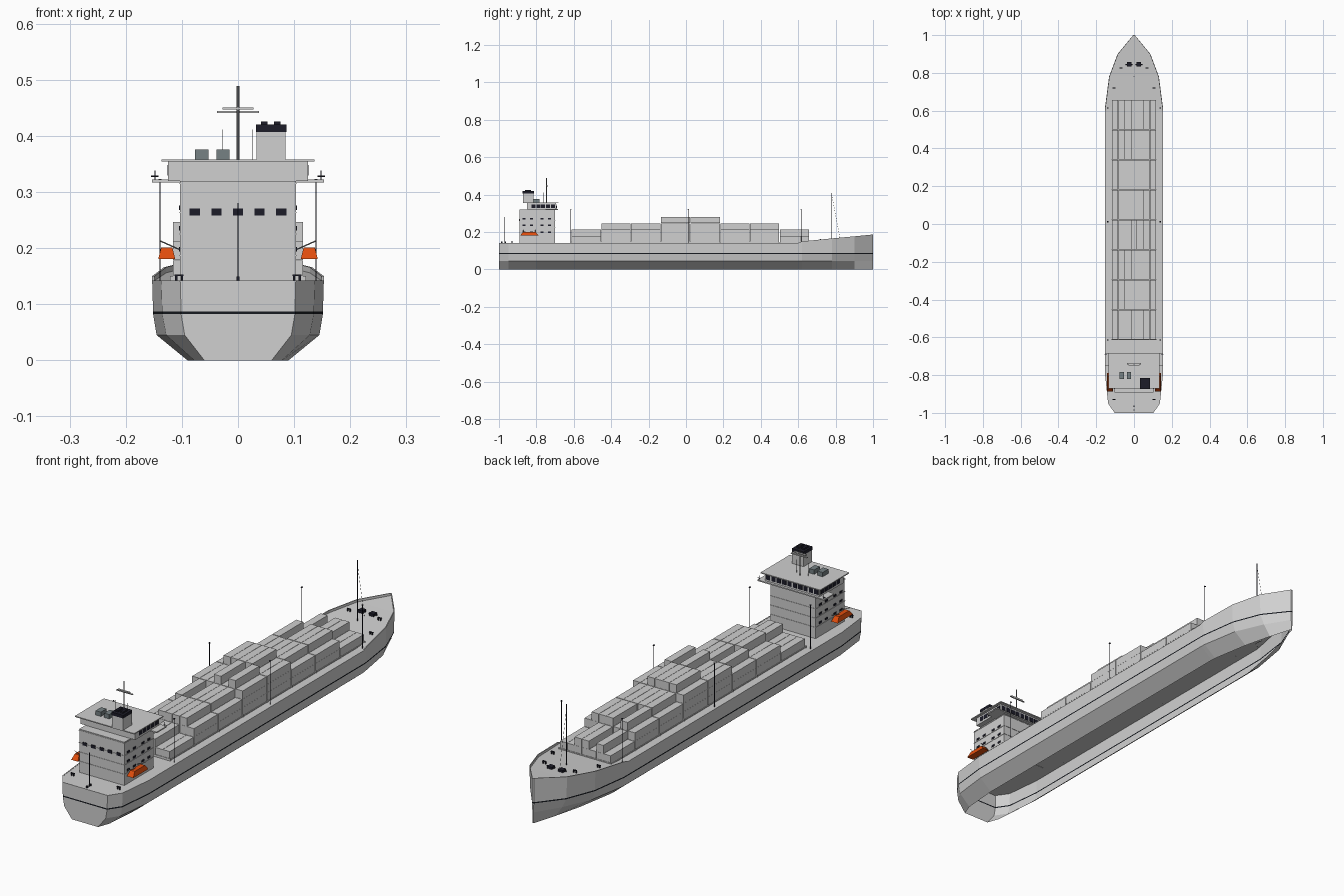
import bpy, bmesh, random
from mathutils import Vector

if "Cube" in bpy.data.objects:
    bpy.data.objects.remove(bpy.data.objects["Cube"])

random.seed(4)


def material(name, rgb):
    m = bpy.data.materials.new(name)
    m.diffuse_color = (*rgb, 1)
    m.use_nodes = True
    m.node_tree.nodes["Principled BSDF"].inputs["Base Color"].default_value = m.diffuse_color
    return m


GREY = material("light grey paint", (0.63, 0.63, 0.63))
DARK = material("dark navy", (0.012, 0.012, 0.022))
STRIPE = material("black stripe", (0.008, 0.010, 0.014))
ORANGE = material("rescue orange", (0.75, 0.075, 0.004))
STEEL = material("blue grey steel", (0.18, 0.22, 0.23))
MID = material("mid grey", (0.25, 0.25, 0.25))


def finish(name, bm, *mats):
    me = bpy.data.meshes.new(name)
    bm.to_mesh(me)
    bm.free()
    for m in mats:
        me.materials.append(m)
    ob = bpy.data.objects.new(name, me)
    bpy.context.collection.objects.link(ob)
    return ob


def boxes(name, mat, items, taper=(0, 0)):
    """Boxes given as (x0, x1, y0, y1, z0, z1); taper insets the top."""
    bm = bmesh.new()
    for x0, x1, y0, y1, z0, z1 in items:
        for v in bmesh.ops.create_cube(bm, size=1)["verts"]:
            tx, ty = taper if v.co.z > 0 else (0, 0)
            v.co = ((x0 + x1) / 2 + v.co.x * (x1 - x0 - 2 * tx),
                    (y0 + y1) / 2 + v.co.y * (y1 - y0 - 2 * ty),
                    (z0 + z1) / 2 + v.co.z * (z1 - z0))
    return finish(name, bm, mat)


def mirrored(x0, x1, *rest):
    return [(x0, x1, *rest), (-x1, -x0, *rest)]


def poles(name, mat, items, r, sides=6):
    """Thin rods given as pairs of end points."""
    bm = bmesh.new()
    for a, b in items:
        a, b = Vector(a), Vector(b)
        d = b - a
        vs = bmesh.ops.create_cone(bm, cap_ends=True, segments=sides, radius1=r,
                                   radius2=r, depth=d.length)["verts"]
        bmesh.ops.rotate(bm, verts=vs, matrix=d.to_track_quat('Z', 'Y').to_matrix())
        bmesh.ops.translate(bm, verts=vs, vec=(a + b) / 2)
    return finish(name, bm, mat)


# Hull: open-bottomed loft; stations are y, deck / chine / keel half-widths, rim z, bulwark depth
stations = [(-1.0, .103, .095, .060, .142, .001), (-.95, .137, .128, .078, .142, .001),
            (-.80, .153, .145, .090, .142, .001), (.60, .153, .145, .090, .142, .001),
            (.62, .153, .144, .089, .150, .008), (.78, .132, .117, .062, .166, .010),
            (.90, .087, .064, .032, .177, .010), (1.0, .004, .003, .002, .187, .010)]
bm = bmesh.new()
rings = []
for y, w, c, b, z, d in stations:
    m = c + (w - c) * .8
    i = max(w - .004, .001)
    half = [(b, 0), (c, .045), (m, .0825), (m, .0875), (w, z), (i, z), (i, z - d)]
    ring = half + [(-x, h) for x, h in reversed(half)]
    rings.append([bm.verts.new((x, y, h)) for x, h in ring])
for r, s in zip(rings, rings[1:]):
    for k in range(13):
        f = bm.faces.new((r[k], r[k + 1], s[k + 1], s[k]))
        f.material_index = 1 if k in (2, 10) else 0
for r in (rings[0], rings[-1]):          # transom and stem
    for k in range(4):
        f = bm.faces.new((r[k], r[k + 1], r[12 - k], r[13 - k]))
        f.material_index = 1 if k == 2 else 0
bmesh.ops.recalc_face_normals(bm, faces=bm.faces)
finish("hull", bm, GREY, STRIPE)

# Cargo: eight bays of seven rows, stepped down at the sides
Y0, PITCH, ROW, TIER = -.613, .159, .0332, .0342
boxes("hatch_coaming", GREY, [(-.118, .118, Y0, Y0 + 8 * PITCH, .139, .1445)])
stacks = []
for bay, top in enumerate([2, 3, 3, 4, 4, 3, 3, 2]):
    for row in range(-3, 4):
        drop = 1 if abs(row) == 3 else (row != 0 and random.random() < .25)
        for t in range(top - drop):
            x, y, z = row * ROW, Y0 + bay * PITCH, .1445 + t * TIER
            stacks.append((x - ROW / 2 + .0006, x + ROW / 2 - .0006,
                           y + .0015, y + PITCH - .0015, z, z + TIER - .0004))
boxes("containers", GREY, stacks)
boxes("lashing_bars", GREY, [(-.121, .121, Y0 + k * PITCH - .001, Y0 + k * PITCH + .001,
                              .140, .150) for k in range(9)])

# Accommodation block with deck ledges
boxes("deckhouse", GREY, [(-.103, .103, -.89, -.70, .14, .32)])
boxes("deck_ledges", GREY, [(-.1045, .1045, -.8915, -.6985, z, z + .002)
                            for z in (.186, .224, .2625, .314)])
boxes("house_windows", DARK,
      [(x - .009, x + .009, -.8925, -.889, .258, .271)
       for x in (-.077, -.038, 0, .038, .077)]
      + [p for y in (-.865, -.825, -.77, -.73) for z in (.198, .235, .272)
         for p in mirrored(.102, .1055, y - .008, y + .008, z - .004, z + .004)])

# Bridge, wings and roof
boxes("bridge", GREY, [(-.125, .125, -.85, -.695, .32, .356)])
boxes("bridge_wings", GREY, [(-.153, .153, -.75, -.685, .317, .322)])
boxes("bridge_roof", GREY, [(-.136, .136, -.872, -.682, .354, .358)])
boxes("bridge_windows", DARK,
      [(x * .0245 - .009, x * .0245 + .009, -.6955, -.693, .329, .348)
       for x in (k - 4.5 for k in range(10))]
      + [p for k in range(5)
         for p in mirrored(.124, .126, -.826 + k * .026, -.805 + k * .026, .329, .348)])
poles("wing_lamps", DARK, [((s * .148, -.69, .32), (s * .148, -.69, .338)) for s in (-1, 1)]
      + [((s * .142, -.69, .328), (s * .155, -.69, .328)) for s in (-1, 1)], .0011)

# Funnel
boxes("funnel", GREY, [(.033, .085, -.872, -.815, .355, .408)])
boxes("funnel_cap", DARK, [(.032, .086, -.873, -.814, .407, .420)]
      + [(x - .006, x + .006, -.86, -.83, .42, .426) for x in (.047, .070)])

# Roof equipment
boxes("roof_units", STEEL, [(-.077, -.053, -.82, -.783, .357, .376),
                            (-.038, -.015, -.82, -.783, .357, .376)])
poles("radar_mast", MID, [((0, -.745, .357), (0, -.745, .489))], .0023, 8)
boxes("radar_scanners", GREY, [(-.028, .028, -.749, -.741, .447, .451),
                               (-.037, .037, -.743, -.737, .441, .444)])
poles("antennas", MID, [((-.027, -.76, .357), (-.027, -.76, .411)),
                        ((.026, -.76, .357), (.026, -.76, .411))], .0006)

# Lifeboats and davits
boxes("lifeboats", ORANGE, mirrored(.112, .142, -.887, -.788, .181, .201), (.005, .016))
poles("davits", MID, [((s * .103, y, .197), (s * .139, y, .213))
                      for s in (-1, 1) for y in (-.87, -.805)], .0012)

# Deck light poles, flagstaff, foremast and stay
poles("light_poles", DARK, [((s * .139, y, .14), (s * .139, y, .322))
                            for s in (-1, 1) for y in (-.615, .012, .615)], .0012)
boxes("pole_lamps", DARK, [p for y in (-.615, .012, .615)
                           for p in mirrored(.136, .142, y - .003, y + .003, .320, .323)])
poles("flagstaff", DARK, [((0, -.97, .14), (0, -.97, .28))], .0012)
poles("foremast", DARK, [((0, .78, .153), (0, .78, .408))], .0018)
poles("forestay", MID, [((0, .78, .395), (0, .825, .158))], .0005)

# Mooring gear
boxes("windlasses", DARK, mirrored(.014, .036, .835, .857, .158, .172))
poles("windlass_shafts", DARK, [((s * .008, .845, .167), (s * .044, .845, .167))
                                for s in (-1, 1)], .0025, 8)
bollards = [(.105, .72, .150), (.07, .825, .160), (.105, -.93, .141)]
boxes("bollards", DARK, [p for x, y, z in bollards for dx in (-.005, .005)
                         for p in mirrored(x + dx - .002, x + dx + .002, y - .002, y + .002,
                                           z, z + .010)]
      + [p for x, y, z in bollards
         for p in mirrored(x - .008, x + .008, y - .003, y + .003, z + .009, z + .012)]
      + [(-.003, .003, y - .003, y + .003, .141, .149) for y in (-.965, -.985)])
